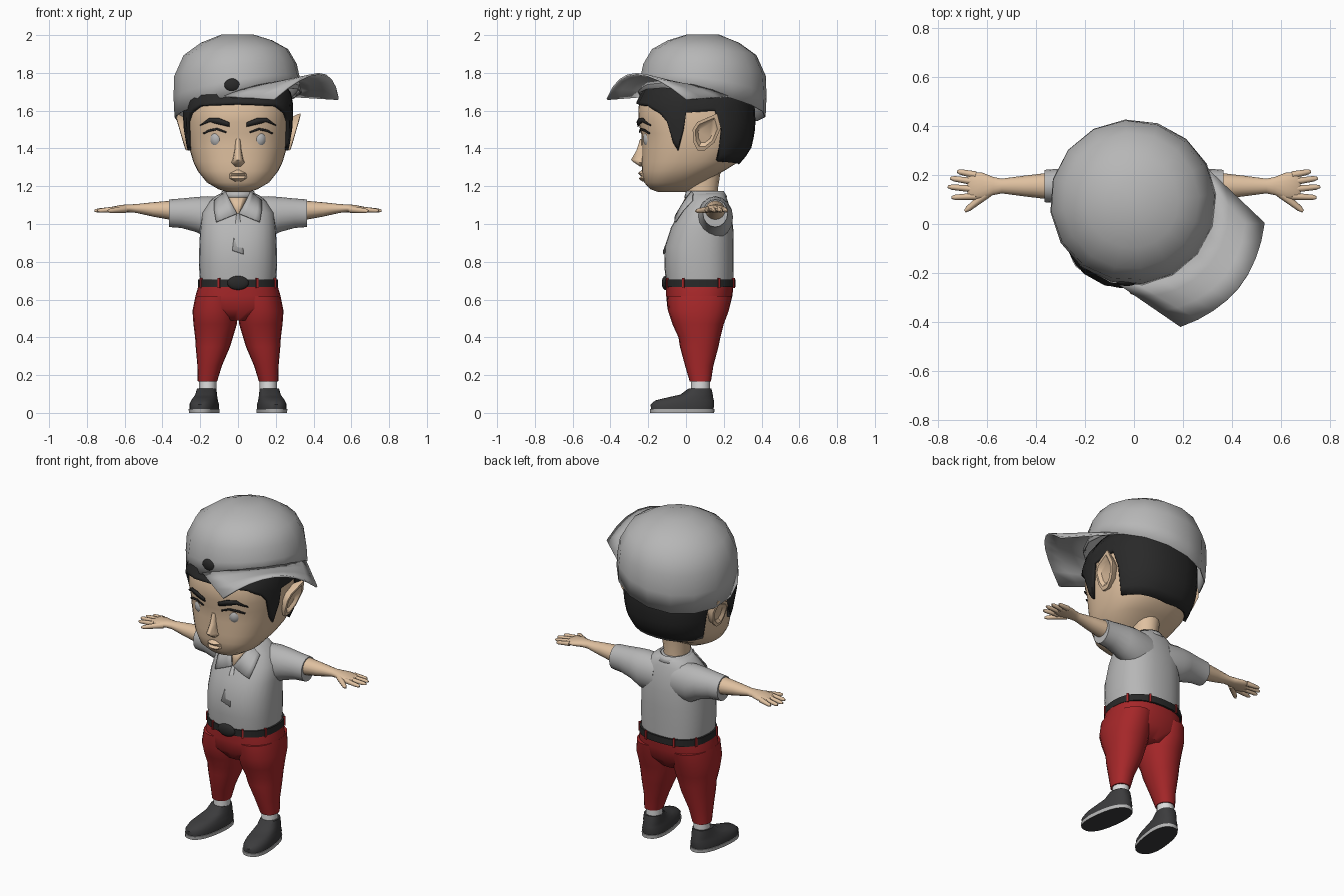
import bpy, bmesh, math
from mathutils import Matrix, Vector

old = bpy.data.objects.get("Cube")
if old:
    bpy.data.objects.remove(old, do_unlink=True)

def material(name, *rgb):
    m = bpy.data.materials.new(name)
    m.use_nodes = True
    m.diffuse_color = (*rgb, 1)
    m.node_tree.nodes["Principled BSDF"].inputs["Base Color"].default_value = (*rgb, 1)
    return m

SKIN = material("skin", .74, .53, .35)
GREY = material("grey cloth", .47, .47, .47)
WHITE = material("white sock", .72, .72, .72)
RED = material("red trousers", .38, .02, .022)
SHOE = material("dark shoe", .045, .045, .047)
BLACK = material("black hair", .022, .022, .022)
SIDES = (("left", 1), ("right", -1))

def finish(name, bm, mat, thick=0, angle=50):
    bmesh.ops.recalc_face_normals(bm, faces=bm.faces)
    me = bpy.data.meshes.new(name)
    bm.to_mesh(me)
    bm.free()
    me.materials.append(mat)
    me.shade_smooth()
    me.set_sharp_from_angle(angle=math.radians(angle))
    ob = bpy.data.objects.new(name, me)
    bpy.context.scene.collection.objects.link(ob)
    if thick:
        mod = ob.modifiers.new("thickness", "SOLIDIFY")
        mod.thickness, mod.offset = thick, 0
    return ob

def skin(name, loops, mat, closed=True, start=True, end=True, **kw):
    """Bridge equal-length rows of points into a surface."""
    bm = bmesh.new()
    rows = [[bm.verts.new(p) for p in loop] for loop in loops]
    n = len(rows[0])
    for a, b in zip(rows, rows[1:]):
        for i in range(n if closed else n - 1):
            j = (i + 1) % n
            bm.faces.new((a[i], a[j], b[j], b[i]))
    if closed and start:
        bm.faces.new(rows[0])
    if closed and end:
        bm.faces.new(rows[-1])
    return finish(name, bm, mat, **kw)

def row(table, z):
    """Interpolate (z, half width, front y, back y) at a height."""
    if z <= table[0][0]:
        return table[0][1:]
    for a, b in zip(table, table[1:]):
        if z <= b[0]:
            t = (z - a[0]) / (b[0] - a[0])
            return [p + (q - p) * t for p, q in zip(a[1:], b[1:])]
    return table[-1][1:]

def ring_point(r, ang, z, cx=0, p=2.4, grow=0):
    hx, yf, yb = r
    s, c = math.sin(ang), math.cos(ang)
    f = lambda v: math.copysign(abs(v) ** (2 / p), v)
    return (cx + (hx + grow) * f(s), (yf + yb) / 2 - ((yb - yf) / 2 + grow) * f(c), z)

def loft(name, table, mat, cx=0, n=28, p=2.4, **kw):
    turn = [i * math.tau / n for i in range(n)]
    return skin(name, [[ring_point(r[1:], a, r[0], cx, p) for a in turn] for r in table], mat, **kw)

def patch(name, table, mat, rows, side=1, lift=.008, p=2.4, steps=4):
    """Thin plate laid on the front of a lofted body; rows hold (x, z)."""
    loops = []
    for pts in rows:
        line = []
        for a, b in zip(pts, pts[1:]):
            line += [Vector(a).lerp(Vector(b), i / steps) for i in range(steps)]
        out = []
        for x, z in line + [Vector(pts[-1])]:
            hx, yf, yb = row(table, z)
            k = (1 - min(1, abs(x) / hx) ** p) ** (1 / p)
            out.append((side * x, (yf + yb) / 2 - (yb - yf) / 2 * k - lift, z))
        loops.append(out)
    return skin(name, loops, mat, closed=False, thick=.006)

def tube(name, a, b, r1, r2, mat):
    a, b = Vector(a), Vector(b)
    d = (b - a).normalized()
    u = d.cross(Vector((0, 0, 1))).normalized()
    v = u.cross(d)
    stops = ((0, r1), (.85, r2), (1, r2 * .5))
    skin(name, [[a.lerp(b, t) + r * (math.cos(k * math.tau / 8) * u + math.sin(k * math.tau / 8) * v)
                 for k in range(8)] for t, r in stops], mat)

def ball(name, mat, loc, size):
    bm = bmesh.new()
    bmesh.ops.create_uvsphere(bm, u_segments=20, v_segments=12, radius=1,
                              matrix=Matrix.Translation(loc) @ Matrix.Diagonal((*size, 1)))
    return finish(name, bm, mat)

# Head and neck
HEAD = [(1.17, .06, -.15, 0), (1.185, .105, -.19, .03), (1.22, .165, -.222, .09),
        (1.28, .213, -.233, .2), (1.33, .237, -.235, .28), (1.41, .26, -.235, .33),
        (1.48, .27, -.237, .345), (1.54, .275, -.253, .35), (1.63, .275, -.25, .345),
        (1.69, .265, -.222, .335), (1.78, .2, -.15, .28)]
loft("head", HEAD, SKIN, n=36)
loft("neck", [(1.08, .075, 0, .18), (1.18, .07, 0, .168), (1.32, .085, 0, .19)], SKIN, n=16, p=2)
loft("nose", [(1.305, .016, -.245, -.2), (1.325, .036, -.275, -.2), (1.34, .028, -.291, -.2),
              (1.39, .018, -.262, -.2), (1.45, .014, -.243, -.2)], SKIN, n=12, p=2)
loft("lips", [(1.225, .02, -.232, -.18), (1.24, .045, -.25, -.18), (1.253, .055, -.238, -.18),
              (1.268, .045, -.254, -.18), (1.285, .02, -.236, -.18)], SKIN, n=16, p=2, angle=25)

# Hair follows the head and ends at the hairline
HAIRLINE = [(0, 1.635), (40, 1.625), (58, 1.585), (66, 1.54), (71, 1.43), (77, 1.39), (81, 1.5),
            (84, 1.59), (106, 1.6), (112, 1.5), (117, 1.335), (180, 1.32)]
angles = [d for d, _ in HAIRLINE] + [20, 50, 95, 130, 143, 156, 168]
angles = sorted(set(angles + [360 - d for d in angles if d % 180]))
def hair_row(t):
    out = []
    for d in angles:
        low = row(HAIRLINE, min(d, 360 - d))[0]
        z = low + (1.76 - low) * t
        out.append(ring_point(row(HEAD, z), math.radians(d), z, grow=.009))
    return out
skin("hair", [hair_row(i / 10) for i in range(11)], BLACK, start=False, end=False, thick=.018)

# Ears, eyes and brows
EAR = [(.04, 1.43), (.035, 1.5), (.06, 1.54), (.165, 1.585), (.185, 1.51), (.15, 1.43), (.1, 1.39), (.06, 1.39)]
for word, s in SIDES:
    def ear_loop(k, x):
        return [(s * (x + .055 * (z - 1.39) / .19 * k), .1 + (y - .1) * k, 1.48 + (z - 1.48) * k) for y, z in EAR]
    skin(word + "_ear", [ear_loop(.75, .23), ear_loop(.97, .262), ear_loop(1, .276),
                         ear_loop(.78, .284), ear_loop(.55, .272)], SKIN, angle=40)
    ball(word + "_eye", GREY, (s * .112, -.182, 1.45), (.041, .045, .051))
    patch(word + "_eyebrow", HEAD, BLACK, [[(.045, 1.537), (.1, 1.56), (.15, 1.562), (.2, 1.525)],
                                         [(.045, 1.515), (.1, 1.527), (.15, 1.54), (.2, 1.52)]], s)
    patch(word + "_eyelash", HEAD, BLACK, [[(.06, 1.488), (.11, 1.508), (.155, 1.5), (.185, 1.482)],
                                         [(.063, 1.482), (.11, 1.498), (.155, 1.488), (.18, 1.476)]], s, lift=.01)

# Cap crown, turned towards the left front and tilted back
FACING, CY = math.radians(-39), .085
def cap_point(phi, h, r):
    c = math.cos(phi)
    low = 1.63 + .09 * c
    r *= 1 - .11 * min(1, 2 * h) * (.5 + .5 * c)
    a = phi + FACING
    return (r * math.cos(a), CY + r * math.sin(a), low + (2 - low) * h)
CROWN = [(0, .335), (.25, .343), (.5, .342), (.75, .292), (.9, .2), (1, .09)]
skin("cap_crown", [[cap_point(i * math.tau / 16, h, r) for i in range(16)] for h, r in CROWN],
     GREY, start=False, thick=.006)

# Arched cap brim
def brim_point(s, t):
    phi = math.radians(66) * s
    d0, p0, z0 = .325 * math.cos(phi), .325 * math.sin(phi), 1.75 - .075 * s * s
    d1, p1, z1 = .55 - .085 * s * s, .27 * s, 1.795 - .135 * s * s
    d, q, z = d0 + (d1 - d0) * t, p0 + (p1 - p0) * t, z0 + (z1 - z0) * t
    c, n = math.cos(FACING), math.sin(FACING)
    return (d * c - q * n, CY + d * n + q * c, z)
skin("cap_brim", [[brim_point(i / 4 - 1, t / 3) for i in range(9)] for t in range(4)],
     GREY, closed=False, thick=.01)
ball("cap_button", BLACK, (-.03, -.235, 1.735), (.043, .018, .035))

# Shirt body, collar and placket
SHIRT = [(.68, .2, -.105, .25), (.78, .207, -.115, .252), (.88, .205, -.112, .252), (.98, .2, -.08, .25),
         (1.06, .19, -.035, .238), (1.12, .15, 0, .222), (1.15, .115, .015, .21), (1.165, .085, .015, .2)]
loft("shirt_body", SHIRT, GREY)
patch("neck_opening", SHIRT, SKIN, [[(-.06, 1.165), (.06, 1.165)], [(-.004, 1.05), (.004, 1.05)]], lift=.004)
patch("placket", SHIRT, GREY, [[(-.008, 1.055), (.008, 1.055)], [(-.03, .86), (.03, .84)]], lift=.006)
loft("collar_band", [(1.14, .095, -.005, .215), (1.172, .08, .005, .195)], GREY, p=2, start=False, end=False, thick=.01)
for word, s in SIDES:
    patch(word + "_collar", SHIRT, GREY, [[(.066, 1.172), (.125, 1.125)], [(.035, 1.11), (.125, 1.07)],
                                         [(.005, 1.055), (.115, 1.01)]], s, lift=.012)

# Sleeves, arms and hands
def limb(name, stations, mat, s):
    skin(name, [[(s * x, .155 + ry * math.cos(k * math.tau / 16), zc + rz * math.sin(k * math.tau / 16))
                 for k in range(16)] for x, zc, rz, ry in stations], mat)
for word, s in SIDES:
    limb(word + "_sleeve", [(.06, 1.03, .11, .085), (.16, 1.035, .112, .094), (.22, 1.05, .093, .085),
                            (.3, 1.057, .078, .071), (.365, 1.057, .073, .066)], GREY, s)
    limb(word + "_arm", [(.34, 1.072, .053, .055), (.45, 1.077, .038, .042), (.54, 1.082, .023, .03),
                         (.575, 1.083, .021, .037), (.62, 1.081, .02, .055), (.665, 1.078, .014, .055),
                         (.68, 1.076, .007, .045)], SKIN, s)
    for i, (y0, x1, y1) in enumerate(((.2, .722, .215), (.172, .75, .187), (.142, .76, .152), (.113, .745, .108))):
        tube(f"{word}_finger_{i + 1}", (s * .645, y0, 1.078), (s * x1, y1, 1.07), .015, .011, SKIN)
    tube(word + "_thumb", (s * .595, .128, 1.078), (s * .69, .052, 1.068), .019, .012, SKIN)

# Trousers
loft("hips", [(.49, .09, -.05, .18), (.55, .225, -.098, .228), (.62, .225, -.105, .246), (.685, .206, -.106, .252)], RED)
LEG = [(.165, .162, .051, .02, .132), (.25, .15, .065, -.005, .145), (.35, .133, .091, -.032, .172),
       (.4, .127, .1, -.04, .182), (.47, .121, .115, -.072, .2), (.54, .121, .12, -.095, .226), (.62, .112, .113, -.1, .243)]
for word, s in SIDES:
    turn = [i * math.tau / 20 for i in range(20)]
    skin(word + "_trouser_leg", [[ring_point(r[2:], a, r[0], s * r[1], 2.2) for a in turn] for r in LEG], RED)
    loft(word + "_sock", [(.11, .046, .026, .126), (.17, .046, .028, .126)], WHITE, cx=s * .161, n=16, p=2)

# Belt, buckle and loops
BELT = (.212, -.113, .262)
loft("belt", [(.667, *BELT), (.707, *BELT)], BLACK)
ball("buckle", BLACK, (0, -.11, .688), (.057, .018, .037))
for i, deg in enumerate((24, 66, 118, 158)):
    for word, s in SIDES:
        bm = bmesh.new()
        spot = Matrix.Translation(ring_point(BELT, s * math.radians(deg), .688))
        turned = Matrix.Rotation(s * math.radians(deg), 4, "Z")
        bmesh.ops.create_cube(bm, size=1, matrix=spot @ turned @ Matrix.Diagonal((.011, .012, .052, 1)))
        finish(f"{word}_belt_loop_{i + 1}", bm, RED)

# Shoes, toes turned slightly outwards
for word, s in SIDES:
    upper = loft(word + "_shoe", [(.018, .073, -.268, .066), (.045, .073, -.27, .07), (.066, .066, -.245, .068),
                                  (.084, .06, -.17, .064), (.097, .056, -.11, .062), (.13, .05, -.065, .054)], SHOE)
    sole = loft(word + "_sole", [(0, .076, -.272, .07), (.02, .077, -.274, .071)], GREY)
    sole.data.materials.append(SHOE)
    for f in sole.data.polygons:
        f.material_index = int(f.normal.z < -.9)
    for ob in (upper, sole):
        ob.location = (s * .165, .08, 0)
        ob.rotation_euler.z = s * .14
